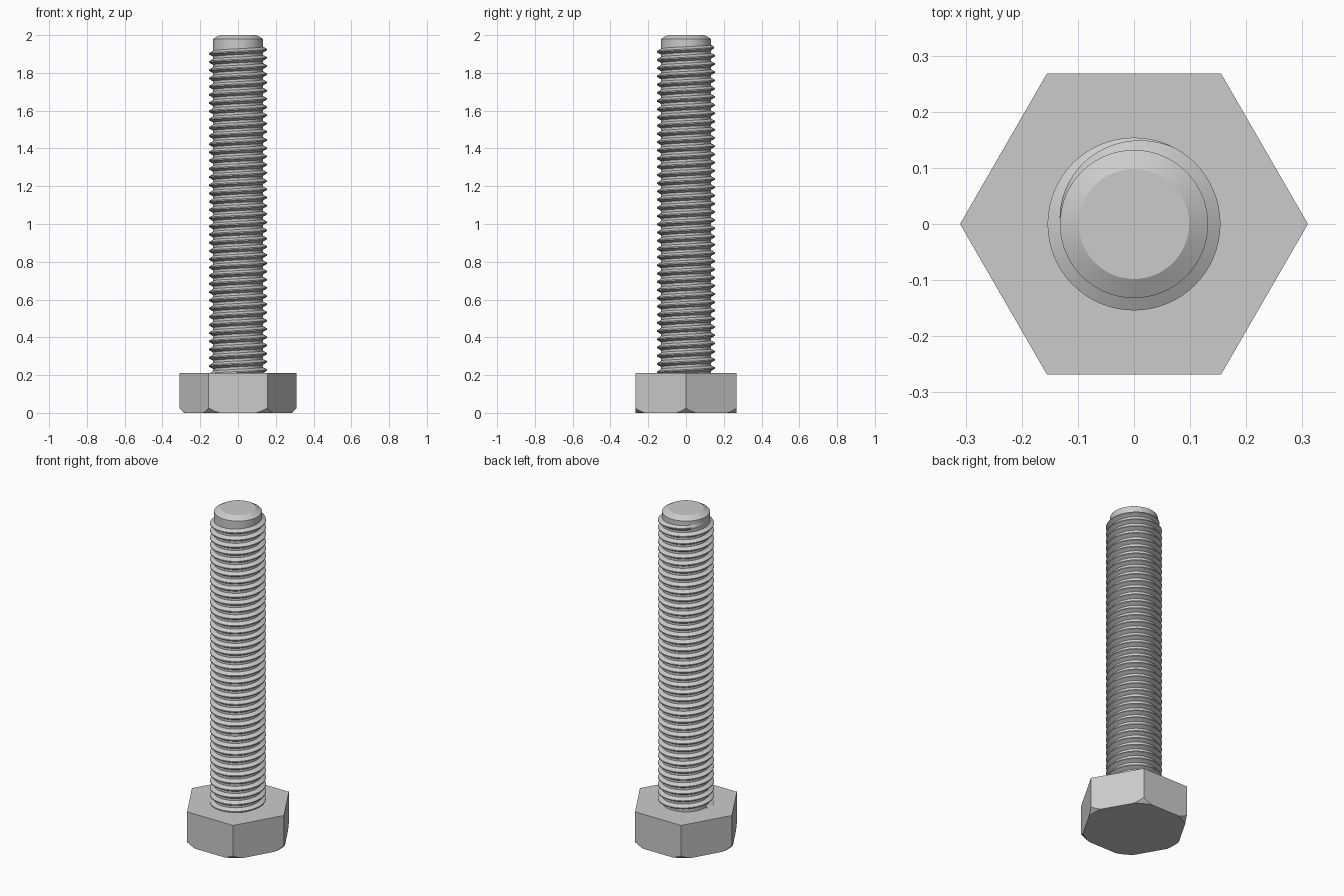
import bpy, bmesh, math
from mathutils import Vector

cube = bpy.data.objects.get("Cube")
if cube:
    bpy.data.objects.remove(cube, do_unlink=True)

HEAD_R, HEAD_H, CORNER_CUT = 0.31, 0.21, 0.025
CORE_R, CREST_R, TIP_R = 0.132, 0.154, 0.098
LENGTH, CHAMFER_Z = 2.0, 1.98
PITCH, TURNS, SEGMENTS = 0.0435, 40, 64
THREAD_END_Z = 1.945

steel = bpy.data.materials.new("light_grey_steel")
steel.use_nodes = True
GREY = (0.6, 0.6, 0.6, 1)
steel.diffuse_color = GREY
steel.node_tree.nodes["Principled BSDF"].inputs["Base Color"].default_value = GREY


def finish(name, bm, smooth=True):
    """Turn a bmesh into a named object with the steel material."""
    bmesh.ops.recalc_face_normals(bm, faces=bm.faces)
    mesh = bpy.data.meshes.new(name)
    bm.to_mesh(mesh)
    bm.free()
    mesh.materials.append(steel)
    obj = bpy.data.objects.new(name, mesh)
    bpy.context.collection.objects.link(obj)
    if smooth:
        bpy.ops.object.select_all(action="DESELECT")
        obj.select_set(True)
        bpy.context.view_layer.objects.active = obj
        bpy.ops.object.shade_smooth_by_angle(angle=math.radians(28))
    return obj


def ring(bm, radius, z, count):
    return [bm.verts.new((radius * math.cos(a), radius * math.sin(a), z))
            for a in (math.tau * i / count for i in range(count))]


def lathe(bm, profile, count):
    """Closed solid from (radius, z) pairs, capped at both ends."""
    rings = [ring(bm, r, z, count) for r, z in profile]
    for low, high in zip(rings, rings[1:]):
        for i in range(count):
            j = (i + 1) % count
            bm.faces.new((low[i], low[j], high[j], high[i]))
    bm.faces.new(rings[0][::-1])
    bm.faces.new(rings[-1])


# Hexagonal head, its lower corners trimmed by planes around a cone
bm = bmesh.new()
lathe(bm, [(HEAD_R, 0), (HEAD_R, HEAD_H)], 6)
for i in range(36):
    a = math.tau * i / 36
    out = Vector((math.cos(a), math.sin(a), 0))
    cut = bmesh.ops.bisect_plane(
        bm, geom=bm.verts[:] + bm.edges[:] + bm.faces[:], dist=1e-6,
        plane_co=out * (HEAD_R - CORNER_CUT), plane_no=out - Vector((0, 0, 1)),
        clear_outer=True)
    edges = [e for e in cut["geom_cut"] if isinstance(e, bmesh.types.BMEdge)]
    if len(edges) > 1:
        bmesh.ops.holes_fill(bm, edges=[e for e in bm.edges if e.is_boundary], sides=0)
finish("hex_head", bm)

# Shank core with a chamfered tip
bm = bmesh.new()
lathe(bm, [(CORE_R, HEAD_H - 0.02), (CORE_R, CHAMFER_Z), (TIP_R, LENGTH)], SEGMENTS)
finish("shank_core", bm)

# Right-handed thread ridge, fading into the core at the top
bm = bmesh.new()
steps = TURNS * SEGMENTS
fade = SEGMENTS // 3
root_r = CORE_R - 0.001
half_root, half_crest = 0.016, 0.003
sections = []
for i in range(steps + 1):
    back = steps - i
    angle = math.pi - math.tau * back / SEGMENTS
    z = THREAD_END_Z - PITCH * back / SEGMENTS
    crest = CORE_R + (CREST_R - CORE_R) * min(1, back / fade)
    profile = [(root_r, -half_root), (crest, -half_crest),
               (crest, half_crest), (root_r, half_root)]
    sections.append([bm.verts.new((r * math.cos(angle), r * math.sin(angle), z + dz))
                     for r, dz in profile])
for a, b in zip(sections, sections[1:]):
    for k in range(3):
        bm.faces.new((a[k], b[k], b[k + 1], a[k + 1]))
bm.faces.new(sections[0])
bm.faces.new(sections[-1][::-1])
finish("thread", bm)
